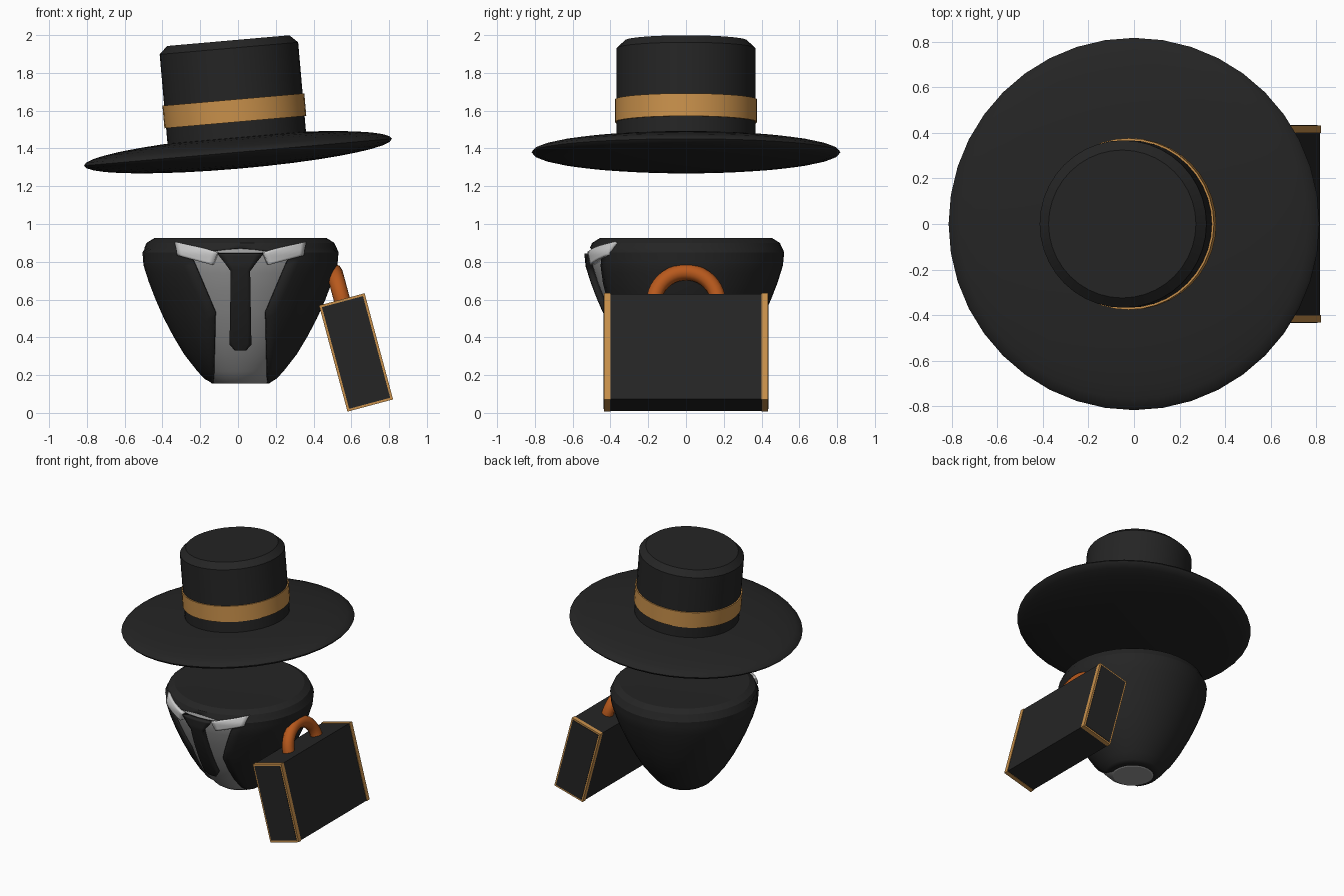
import bpy, bmesh
from math import sin, cos, pi, asin, sqrt, radians
from mathutils import Matrix, Vector

if "Cube" in bpy.data.objects:
    bpy.data.objects.remove(bpy.data.objects["Cube"])


def material(name, r, g, b):
    m = bpy.data.materials.new(name)
    m.diffuse_color = (r, g, b, 1)
    m.use_nodes = True
    m.node_tree.nodes["Principled BSDF"].inputs["Base Color"].default_value = m.diffuse_color
    return m


BLACK = material("black_cloth", 0.018, 0.018, 0.018)
GOLD = material("gold_trim", 0.58, 0.28, 0.07)
TAN = material("tan_leather", 0.48, 0.10, 0.012)
SHIRT = material("shirt_grey", 0.33, 0.33, 0.33)
COLLAR = material("collar_white", 0.62, 0.62, 0.62)


def finish(name, bm, mat, matrix=Matrix(), smooth=True):
    bmesh.ops.remove_doubles(bm, verts=bm.verts, dist=1e-5)
    me = bpy.data.meshes.new(name)
    bm.to_mesh(me)
    bm.free()
    me.materials.append(mat)
    ob = bpy.data.objects.new(name, me)
    bpy.context.collection.objects.link(ob)
    ob.matrix_world = matrix
    if smooth:
        bpy.ops.object.select_all(action='DESELECT')
        ob.select_set(True)
        bpy.context.view_layer.objects.active = ob
        bpy.ops.object.shade_smooth_by_angle(angle=radians(30))
    return ob


def lathe(name, profile, mat, matrix=Matrix(), seg=40, gap=None):
    """Revolve (radius, z) pairs, bottom to top; gap(r, z) is the half angle left open in front."""
    bm = bmesh.new()
    rings = []
    for r, z in profile:
        g = gap(r, z) if gap else 0
        angles = [g + (2 * pi - 2 * g) * i / seg for i in range(seg + 1)]
        rings.append([bm.verts.new((r * sin(a), -r * cos(a), z)) for a in angles])
    for lo, hi in zip(rings, rings[1:]):
        for i in range(seg):
            bm.faces.new((lo[i], lo[i + 1], hi[i + 1], hi[i]))
    bmesh.ops.dissolve_degenerate(bm, dist=1e-6, edges=bm.edges)
    return finish(name, bm, mat, matrix)


def lerp_table(table, z):
    if z <= table[0][0]:
        return table[0][1]
    for (z0, v0), (z1, v1) in zip(table, table[1:]):
        if z <= z1:
            return v0 + (v1 - v0) * (z - z0) / (z1 - z0)
    return table[-1][1]


# Hat: flattened-sphere brim, chamfered crown and a band, all tilted together
hat = Matrix.Translation((0, 0, 1.38)) @ Matrix.Rotation(radians(-5), 4, 'Y')
bm = bmesh.new()
bmesh.ops.create_uvsphere(bm, u_segments=40, v_segments=18, radius=1,
                          matrix=Matrix.Diagonal((0.818, 0.818, 0.087, 1)))
finish("hat_brim", bm, BLACK, hat)
lathe("hat_crown", [(0, 0.04), (0.368, 0.04), (0.368, 0.552), (0.325, 0.593), (0, 0.593)], BLACK, hat)
lathe("hat_band", [(0.36, 0.16), (0.377, 0.16), (0.377, 0.28), (0.36, 0.28)], GOLD, hat)

# Torso: grey shirt core inside a black jacket shell that is open at the front
CX = 0.013
torso = Matrix.Translation((CX, 0, 0))
RADIUS = [(0.155, 0.15), (0.18, 0.19), (0.22, 0.228), (0.31, 0.298), (0.40, 0.353), (0.50, 0.405),
          (0.60, 0.45), (0.69, 0.485), (0.78, 0.513), (0.85, 0.52), (0.90, 0.497), (0.926, 0.455)]
OPENING = [(0.155, 0.145), (0.53, 0.135), (0.81, 0.255), (0.85, 0.20), (0.875, 0)]


def jacket_gap(r, z):
    return asin(min(1, lerp_table(OPENING, z) / r)) if r > 0.01 and z < 0.9 else 0


zs = sorted({z for z, _ in RADIUS} | {z for z, _ in OPENING} | {0.26, 0.45, 0.65, 0.74})
outer = [(lerp_table(RADIUS, z), z) for z in zs]
lathe("shirt", [(0, 0.155)] + [(r - 0.014, z) for r, z in outer if z < 0.9] + [(0, 0.88)], SHIRT, torso)
jacket = lathe("jacket", outer + [(0.3, 0.922), (0, 0.915)], BLACK, torso, gap=jacket_gap)
shell = jacket.modifiers.new("thickness", 'SOLIDIFY')
shell.thickness = 0.013
shell.offset = -1


def drape(name, rungs, mat, lift, thick, n=8, m=6):
    """Strip between successive rungs (x0, z0, x1, z1), projected onto the torso front."""
    bm = bmesh.new()
    rows = []
    for a, b in zip(rungs, rungs[1:]):
        for i in range(n + 1):
            x0, z0, x1, z1 = (p + (q - p) * i / n for p, q in zip(a, b))
            row = []
            for j in range(m + 1):
                x, z = x0 + (x1 - x0) * j / m, z0 + (z1 - z0) * j / m
                r = lerp_table(RADIUS, z) + lift
                row.append(bm.verts.new((x, -sqrt(r * r - x * x), z)))
            rows.append(row)
    bmesh.ops.remove_doubles(bm, verts=[], dist=0)
    for lo, hi in zip(rows, rows[1:]):
        if (lo[0].co - hi[0].co).length + (lo[-1].co - hi[-1].co).length < 1e-6:
            continue
        for j in range(m):
            bm.faces.new((lo[j], lo[j + 1], hi[j + 1], hi[j]))
    bmesh.ops.remove_doubles(bm, verts=bm.verts, dist=1e-5)
    bmesh.ops.recalc_face_normals(bm, faces=bm.faces)
    ob = finish(name, bm, mat, torso)
    mod = ob.modifiers.new("thickness", 'SOLIDIFY')
    mod.thickness = thick
    mod.offset = 0


# Tie with knot, and the two collar wings
drape("tie", [(-0.12, 0.845, 0.12, 0.845), (-0.05, 0.755, 0.05, 0.755), (-0.056, 0.37, 0.056, 0.37),
              (-0.03, 0.34, 0.03, 0.34)], BLACK, 0.002, 0.034)
for side, s in (("left", -1), ("right", 1)):
    drape(side + "_collar", [(s * 0.34, 0.90, s * 0.325, 0.835), (s * 0.118, 0.85, s * 0.145, 0.785)],
          COLLAR, 0.0, 0.034)


# Briefcase: black box with gold edged ends, leaning outward
case = Matrix.Translation((0.625, 0, 0.32)) @ Matrix.Rotation(radians(-15), 4, 'Y')


def box(name, size, y, mat):
    bm = bmesh.new()
    bmesh.ops.create_cube(bm, size=1, matrix=Matrix.Diagonal((*size, 1)))
    finish(name, bm, mat, case @ Matrix.Translation((0, y, 0)), smooth=False)


box("case_body", (0.244, 0.81, 0.576), 0, BLACK)
for side, s in (("front", -1), ("back", 1)):
    box("case_trim_" + side, (0.25, 0.032, 0.582), s * 0.417, GOLD)
    box("case_panel_" + side, (0.225, 0.01, 0.557), s * 0.431, BLACK)

# Handle: half ring of round tube on the case top
cu = bpy.data.curves.new("case_handle", 'CURVE')
cu.dimensions = '3D'
cu.bevel_depth = 0.043
cu.bevel_resolution = 3
sp = cu.splines.new('POLY')
N = 20
sp.points.add(N)
for i, p in enumerate(sp.points):
    a = pi * i / N
    p.co = (0, 0.17 * cos(a), 0.27 + 0.17 * sin(a), 1)
cu.materials.append(TAN)
handle = bpy.data.objects.new("case_handle", cu)
bpy.context.collection.objects.link(handle)
handle.matrix_world = case
